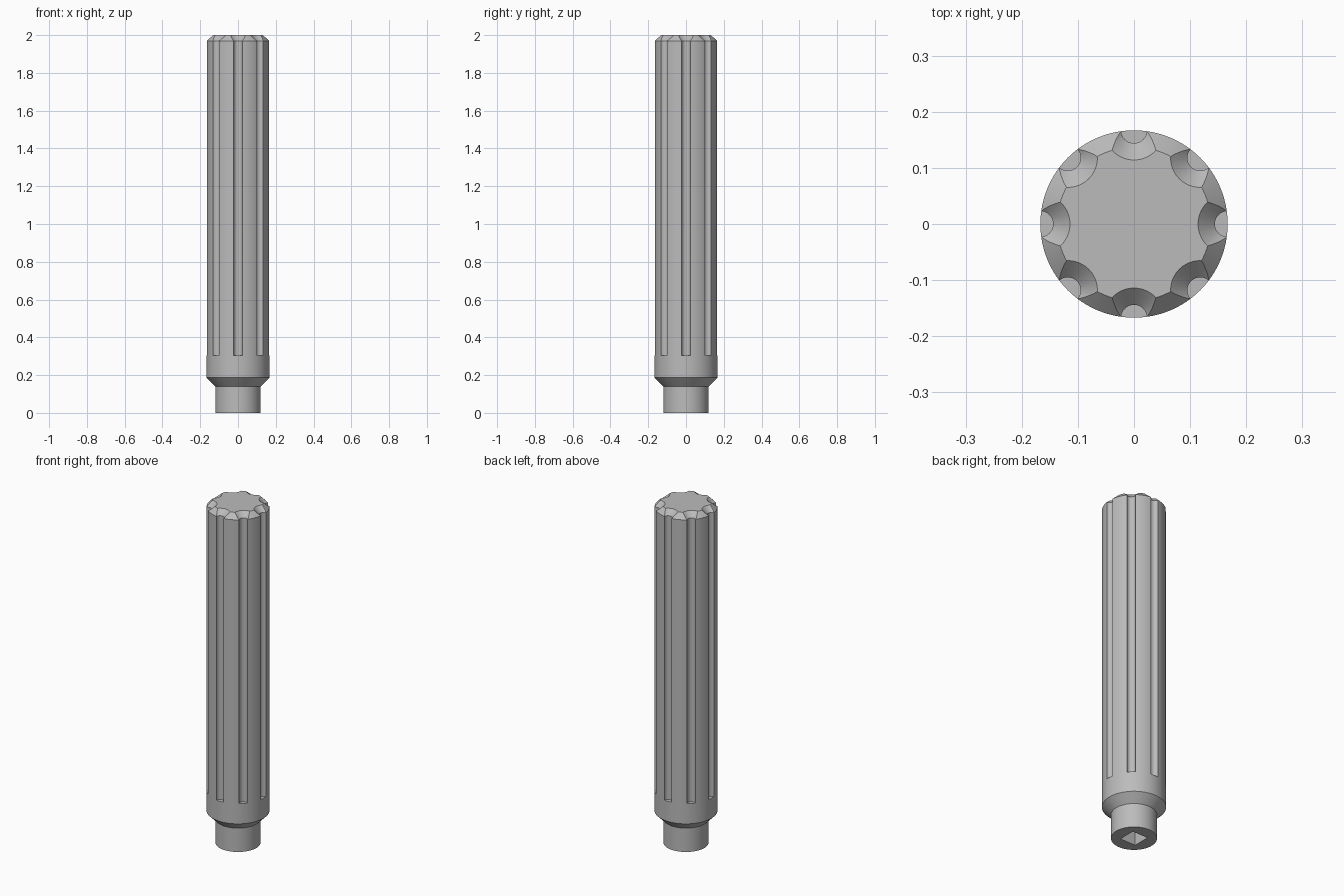
import bpy, bmesh, math
from mathutils import Matrix, Vector

if "Cube" in bpy.data.objects:
    bpy.data.objects.remove(bpy.data.objects["Cube"], do_unlink=True)

grey = bpy.data.materials.new("plain grey")
grey.use_nodes = True
grey.diffuse_color = (0.5, 0.5, 0.5, 1)
grey.node_tree.nodes["Principled BSDF"].inputs["Base Color"].default_value = (0.5, 0.5, 0.5, 1)


def lathe(bm, profile, segments, centre=(0, 0)):
    """Closed solid of revolution from (radius, height) pairs, bottom to top."""
    rings = []
    for r, z in profile:
        angles = [2 * math.pi * i / segments for i in range(segments)]
        rings.append([bm.verts.new((centre[0] + r * math.cos(a), centre[1] + r * math.sin(a), z))
                      for a in angles])
    for low, high in zip(rings, rings[1:]):
        for i in range(segments):
            j = (i + 1) % segments
            bm.faces.new((low[i], low[j], high[j], high[i]))
    bm.faces.new(rings[0][::-1])
    bm.faces.new(rings[-1])


def to_object(bm, name):
    mesh = bpy.data.meshes.new(name)
    bm.to_mesh(mesh)
    bm.free()
    mesh.materials.append(grey)
    obj = bpy.data.objects.new(name, mesh)
    bpy.context.collection.objects.link(obj)
    return obj


# Handle: neck, flared shoulder, long grip and chamfered end
RADIUS, RIM = 0.167, 1.97
bm = bmesh.new()
lathe(bm, [(0.12, 0), (0.12, 0.14), (RADIUS, 0.187), (RADIUS, RIM), (0.137, 2)], 96)
handle = to_object(bm, "grooved_handle")

# Cutters: eight round grooves that flare out at the end
bm = bmesh.new()
for k in range(8):
    a = k * math.pi / 4
    lathe(bm, [(0.023, 0.305), (0.023, RIM), (0.053, 2), (0.063, 2.01)], 40,
          (RADIUS * math.cos(a), RADIUS * math.sin(a)))

# Cutter: square drive socket in the underside
SIDE, DEPTH = 0.1, 0.15
socket = Matrix.Translation((0, 0, 0)) @ Matrix.Diagonal(Vector((SIDE, SIDE, 2 * DEPTH, 1)))
bmesh.ops.create_cube(bm, size=1, matrix=socket)
cutter = to_object(bm, "groove_and_socket_cutter")
cutter.hide_render = True

# Cut the handle, then drop the cutter
cut = handle.modifiers.new("cut", "BOOLEAN")
cut.operation = "DIFFERENCE"
cut.solver = "EXACT"
cut.object = cutter
bpy.ops.object.select_all(action="DESELECT")
bpy.context.view_layer.objects.active = handle
handle.select_set(True)
bpy.ops.object.modifier_apply(modifier=cut.name)
bpy.data.objects.remove(cutter, do_unlink=True)
bpy.ops.object.shade_smooth_by_angle(angle=math.radians(25))
